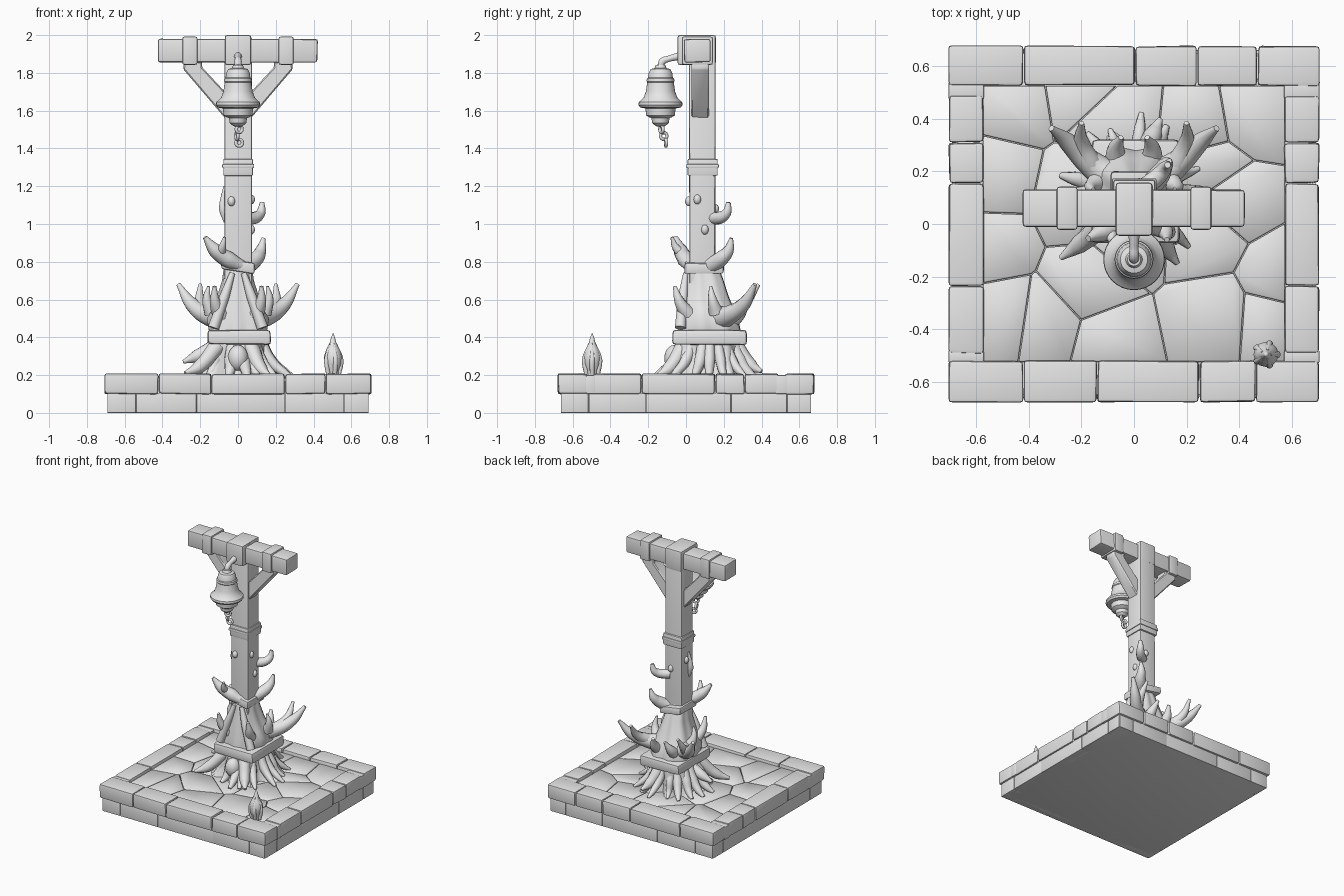
import bpy, bmesh, math, random
from mathutils import Vector

if "Cube" in bpy.data.objects:
    bpy.data.objects.remove(bpy.data.objects["Cube"])

random.seed(4)
GREY = bpy.data.materials.new("stone_grey")
GREY.diffuse_color = (0.8, 0.8, 0.8, 1)
GREY.use_nodes = True
GREY.node_tree.nodes["Principled BSDF"].inputs["Base Color"].default_value = GREY.diffuse_color


def finish(ob, angle=40):
    ob.data.materials.clear()
    ob.data.materials.append(GREY)
    bpy.ops.object.select_all(action='DESELECT')
    ob.select_set(True)
    bpy.context.view_layer.objects.active = ob
    bpy.ops.object.shade_smooth_by_angle(angle=math.radians(angle))
    return ob


def from_bm(name, bm, angle=40):
    bmesh.ops.recalc_face_normals(bm, faces=bm.faces)
    me = bpy.data.meshes.new(name)
    bm.to_mesh(me)
    bm.free()
    ob = bpy.data.objects.new(name, me)
    bpy.context.collection.objects.link(ob)
    return finish(ob, angle)


def block(name, x, y, z, bevel=0.012, jitter=0.0, tilt=0.0):
    """Rounded block between (min, max) pairs; tilt lifts it along x."""
    bm = bmesh.new()
    bmesh.ops.create_cube(bm, size=1)
    for v in bm.verts:
        v.co = Vector([a + (b - a) * (c + 0.5) for (a, b), c in zip((x, y, z), v.co)])
        v.co += Vector([random.uniform(-jitter, jitter) for _ in range(3)])
        v.co.z += v.co.x * tilt
    bmesh.ops.bevel(bm, geom=bm.edges[:], offset=bevel, segments=2, profile=0.6, affect='EDGES')
    return from_bm(name, bm)


def lathe(name, profile, cx, cy, n=32):
    bm = bmesh.new()
    vs = [bm.verts.new((cx + r, cy, z)) for r, z in profile]
    es = [bm.edges.new(p) for p in zip(vs, vs[1:])]
    bmesh.ops.spin(bm, geom=vs + es, cent=(cx, cy, 0), axis=(0, 0, 1), angle=math.tau, steps=n)
    bmesh.ops.remove_doubles(bm, verts=bm.verts, dist=0.0005)
    return from_bm(name, bm, 35)


def limb(name, pts, radii):
    """Tapered organic tube through the points."""
    cu = bpy.data.curves.new(name, 'CURVE')
    cu.dimensions, cu.bevel_depth, cu.bevel_resolution = '3D', 1, 3
    cu.resolution_u, cu.use_fill_caps = 5, True
    sp = cu.splines.new('BEZIER')
    sp.bezier_points.add(len(pts) - 1)
    for bp, p, r in zip(sp.bezier_points, pts, radii):
        bp.co, bp.radius = p, r
        bp.handle_left_type = bp.handle_right_type = 'AUTO'
    ob = bpy.data.objects.new(name, cu)
    bpy.context.collection.objects.link(ob)
    bpy.ops.object.select_all(action='DESELECT')
    ob.select_set(True)
    bpy.context.view_layer.objects.active = ob
    bpy.ops.object.convert(target='MESH')
    return finish(bpy.context.object, 60)


def knob(name, co, size):
    bm = bmesh.new()
    bmesh.ops.create_uvsphere(bm, u_segments=14, v_segments=10, radius=1)
    for v in bm.verts:
        v.co = Vector([c + s * q for c, s, q in zip(co, size, v.co)])
    return from_bm(name, bm, 60)


# Plinth: core, lower course and border stones
block("plinth_core", (-.68, .68), (-.65, .65), (0, .165), .004)
lower = [-.69, -.54, -.22, .25, .56, .69]
for a, b in zip(lower, lower[1:]):
    for s in (-1, 1):
        block("lower_stone", (a + .001, b - .001), sorted((s * .60, s * .662)), (0, .105), .004)
        block("lower_stone", sorted((s * .62, s * .692)), (a * .955 + .001, b * .955 - .001),
              (0, .105), .004)


def rim(x, y):
    block("rim_stone", (x[0] + .002, x[1] - .002), (y[0] + .002, y[1] - .002), (.1, .207), .014, .003)


for xs, y in (([-.707, -.42, -.14, .25, .465, .707], (-.68, -.52)),
              ([-.707, -.42, .005, .24, .47, .707], (.525, .68))):
    for a, b in zip(xs, xs[1:]):
        rim((a, b), y)
ys = [-.52, -.495, -.235, .155, .31, .49, .525]
for x in ((-.707, -.572), (.572, .707)):
    for a, b in zip(ys[1:], ys[2:-1]):
        rim(x, (a, b))
    block("rim_filler", x, (-.53, -.48), (.1, .2), .008)
    block("rim_filler", x, (.475, .54), (.1, .2), .008)

# Paving: irregular flags cut from a slab by the lines midway between seeds
seeds = [Vector((-.48 + .24 * i + random.uniform(-.1, .1),
                 -.42 + .28 * j + random.uniform(-.11, .11), 0))
         for i in range(5) for j in range(4)]
for s in seeds:
    bm = bmesh.new()
    bmesh.ops.create_cube(bm, size=1)
    for v in bm.verts:
        v.co = Vector((v.co.x * 1.15, v.co.y * 1.05, .172 + v.co.z * .026))
    for t in seeds:
        if t != s and bm.faces:
            d = (t - s).normalized()
            cut = bmesh.ops.bisect_plane(bm, geom=bm.verts[:] + bm.edges[:] + bm.faces[:],
                                         plane_co=(s + t) / 2 - d * .002, plane_no=d, clear_outer=True)
            rimmed = [e for e in cut['geom_cut'] if isinstance(e, bmesh.types.BMEdge)]
            if rimmed:
                bmesh.ops.holes_fill(bm, edges=rimmed)
    top = [e for e in bm.edges if all(v.co.z > .18 for v in e.verts)]
    bmesh.ops.bevel(bm, geom=top, offset=.005, segments=1, affect='EDGES')
    from_bm("paving_flag", bm, 50)

# Post, cross beam, straps and braces
block("post", (-.07, .072), (.018, .155), (.2, 1.99), .012, .002)
block("cross_beam", (-.425, .42), (-.01, .13), (1.855, 1.98), .014, .003)
block("beam_cap", (-.07, .07), (-.045, .158), (1.842, 2.0), .014)
for s in (-1, 1):
    block("beam_strap", sorted((s * .215, s * .295)), (-.022, .142), (1.843, 1.992), .012)
    bm = bmesh.new()
    side = [(.06, 1.55), (.29, 1.82), (.285, 1.86), (.19, 1.86), (.19, 1.83), (.06, 1.69)]
    f = bm.faces.new([bm.verts.new((s * x, .028, z)) for x, z in side])
    ext = bmesh.ops.extrude_face_region(bm, geom=[f])['geom']
    for v in ext:
        if isinstance(v, bmesh.types.BMVert):
            v.co.y = .122
    bmesh.ops.recalc_face_normals(bm, faces=bm.faces)
    bmesh.ops.bevel(bm, geom=bm.edges[:], offset=.007, segments=1, affect='EDGES')
    from_bm("brace", bm)

# Collars around the post
block("upper_collar", (-.078, .08), (.008, .168), (1.255, 1.345), .01)
block("upper_collar_ridge", (-.084, .086), (.002, .174), (1.295, 1.318), .008)
block("middle_collar", (-.088, .088), (-.008, .2), (.75, .805), .014, .003, -.15)
block("trunk_collar", (-.16, .172), (-.07, .32), (.362, .437), .02, .004)

# Flared trunk: lofted squarish rings with bark lobes growing towards the ground
rings = [(.18, .235, .235, .125), (.22, .205, .205, .125), (.28, .175, .18, .125), (.36, .15, .175, .125),
         (.44, .155, .165, .125), (.5, .165, .155, .122), (.55, .135, .14, .115), (.62, .11, .12, .105),
         (.7, .085, .1, .1), (.78, .074, .08, .09), (.83, .06, .06, .088)]
N = 56
bm = bmesh.new()
rows = []
for z, rx, ry, cy in rings:
    row = []
    for i in range(N):
        a = math.tau * i / N
        c, s = math.cos(a), math.sin(a)
        sq = (abs(c) ** 3.2 + abs(s) ** 3.2) ** (-1 / 3.2)
        amp = .03 + .12 * max(0, (.4 - z) / .2)
        k = sq * (1 - amp + amp * math.cos(9 * a + 1.2 + 2 * z))
        row.append(bm.verts.new((c * rx * k, cy + s * ry * k, z)))
    rows.append(row)
for lo, hi in zip(rows, rows[1:]):
    for i in range(N):
        bm.faces.new((lo[i], lo[(i + 1) % N], hi[(i + 1) % N], hi[i]))
bm.faces.new(rows[-1])
bm.faces.new(rows[0])
from_bm("trunk", bm, 60)

# Roots fanning over the paving
for i in range(17):
    a = math.tau * i / 17 + random.uniform(-.12, .12)
    u = Vector((math.cos(a), math.sin(a), 0))
    reach = random.uniform(.22, .28)
    o = Vector((0, .125, 0))
    w = random.uniform(.024, .036)
    limb("root", [o + u * .13 + Vector((0, 0, .37)), o + u * .175 + Vector((0, 0, .28)),
                  o + u * reach * .92 + Vector((0, 0, .215)), o + u * (reach + .03) + Vector((0, 0, .185))],
         [w, w * 1.1, w * .8, w * .35])
for x, y, z in ((-.28, -.13, .21), (.165, -.15, .2), (-.29, .1, .27), (.1, .4, .22)):
    limb("long_root", [(x * .4, .125 + (y - .125) * .5, .35), (x * .75, .125 + (y - .125) * .8, z + .03),
                       (x, y, z)], [.045, .035, .01])
knob("root_burl", (0, -.06, .29), (.055, .055, .07))

# Antler-like branches, lower pair mirrored with forks
for s in (-1, 1):
    limb("large_branch", [(s * .07, .16, .5), (s * .17, .235, .52), (s * .25, .31, .58), (s * .315, .365, .68)],
         [.07, .05, .036, .012])
    limb("branch_fork", [(s * .16, .22, .52), (s * .2, .31, .58), (s * .2, .385, .68)], [.045, .03, .01])
    limb("branch_snag", [(s * .14, .16, .53), (s * .165, .14, .6), (s * .155, .13, .67)], [.04, .024, .008])
    limb("front_branch", [(s * .08, .03, .5), (s * .12, -.03, .58), (s * .125, -.06, .67)], [.05, .03, .01])
    limb("back_spur", [(s * .06, .2, .46), (s * .07, .28, .52), (s * .05, .33, .6)], [.05, .035, .01])
    limb("bark_ridge", [(s * .03, .0, .74), (s * .07, -.015, .62), (s * .13, -.03, .45)], [.015, .026, .03])
limb("middle_branch_left", [(.05, .03, .765), (-.05, .0, .81), (-.12, -.03, .86), (-.175, -.055, .93)],
     [.025, .045, .038, .012])
limb("middle_fork_left", [(-.09, .0, .83), (-.085, -.05, .87), (-.07, -.075, .93)], [.03, .022, .008])
limb("middle_branch_right", [(.04, .12, .77), (.1, .19, .82), (.12, .225, .86), (.135, .24, .925)],
     [.045, .04, .03, .01])
limb("upper_spur", [(.04, .14, 1.03), (.095, .185, 1.035), (.12, .215, 1.06), (.128, .225, 1.115)],
     [.035, .032, .026, .012])
limb("upper_bark", [(-.066, .06, 1.01), (-.08, .06, 1.08), (-.07, .07, 1.2)], [.01, .022, .008])
for x, y, z in ((-.035, .015, 1.12), (.07, .06, 1.13), (.02, .155, 1.08), (-.07, .1, 1.15), (.07, .1, .97)):
    knob("post_knot", (x, y, z), (.02, .02, .026))

# Bell with hook, clapper and pull rings
BY = -.135
lathe("bell", [(0, 1.845), (.025, 1.842), (.032, 1.825), (.052, 1.82), (.062, 1.8), (.066, 1.775), (.072, 1.77),
               (.074, 1.755), (.07, 1.75), (.078, 1.70), (.09, 1.668), (.115, 1.645), (.117, 1.63), (.108, 1.617),
               (.08, 1.612), (.076, 1.575), (.06, 1.565), (.048, 1.56), (.044, 1.535), (.025, 1.518), (0, 1.515)],
      0, BY)
limb("bell_hook", [(0, BY, 1.83), (0, BY + .01, 1.86), (0, -.09, 1.875), (0, -.03, 1.89)], [.018, .02, .017, .022])
for i in range(3):
    bpy.ops.mesh.primitive_torus_add(location=(.006 * (-1) ** i, BY + .005 + .012 * i, 1.502 - .036 * i),
                                     rotation=(math.pi / 2, 0, .5 + 1.4 * i), major_radius=.018,
                                     minor_radius=.009, major_segments=14, minor_segments=8)
    bpy.context.object.name = "pull_ring"
    finish(bpy.context.object, 60)

# Flame-shaped bud on the corner of the rim
lathe("corner_bud", [(0, .19), (.03, .195), (.032, .225), (.046, .26), (.048, .3), (.036, .335), (.018, .37),
                     (.01, .4), (0, .425)], .503, -.497, 12)
for a in range(5):
    u = Vector((math.cos(a * 1.257), math.sin(a * 1.257), 0))
    c = Vector((.503, -.497, 0))
    limb("bud_leaf", [c + u * .03 + Vector((0, 0, .2)), c + u * .042 + Vector((0, 0, .28)),
                      c + u * .016 + Vector((0, 0, .37))], [.012, .014, .004])
